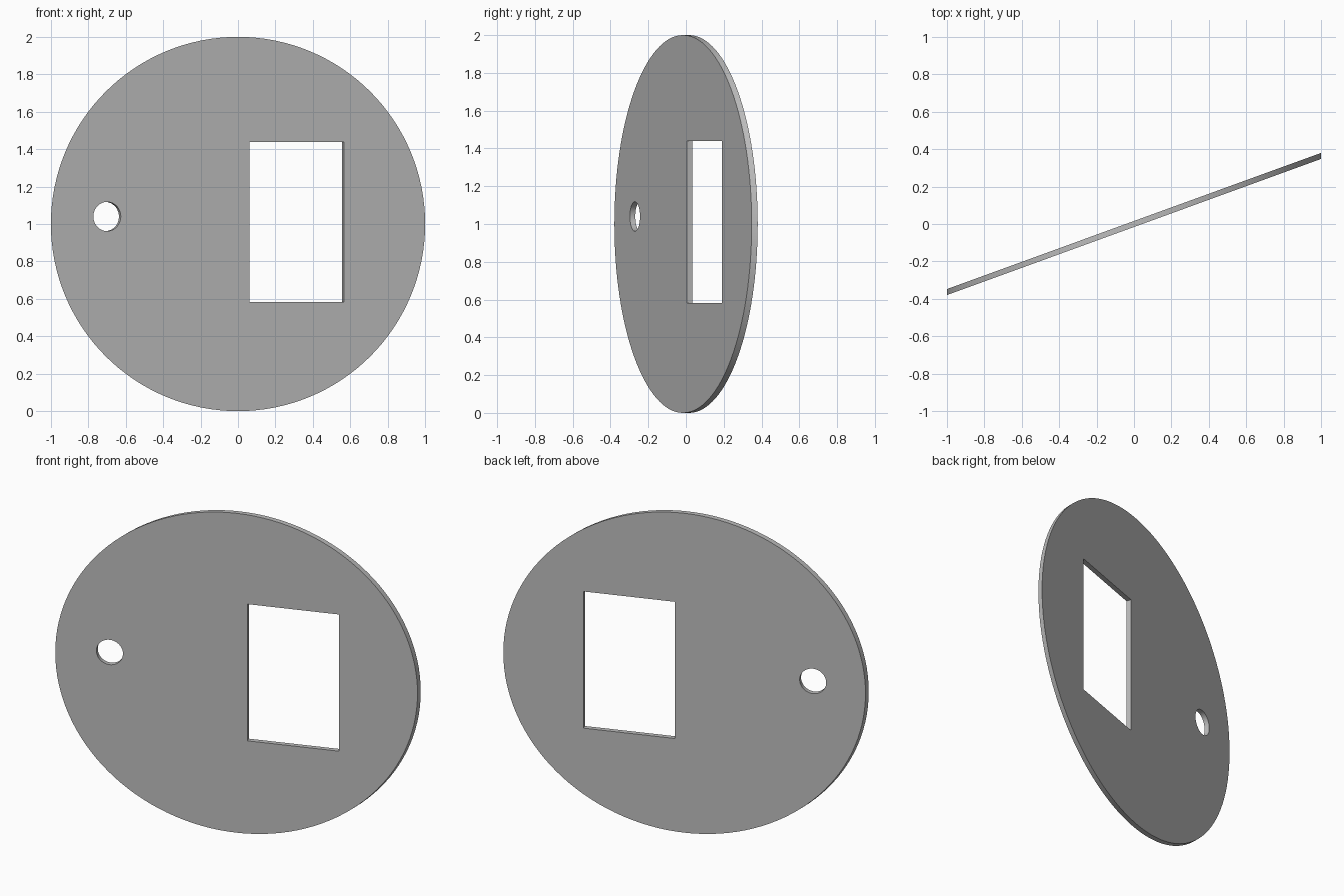
import bpy
import math

TILT = math.radians(20)      # turn of the plate about the vertical axis
THICK = 0.032                # plate thickness measured along y

if "Cube" in bpy.data.objects:
    bpy.data.objects.remove(bpy.data.objects["Cube"], do_unlink=True)

grey = bpy.data.materials.new("plain_grey")
grey.use_nodes = True
grey.diffuse_color = (0.5, 0.5, 0.5, 1)
grey.node_tree.nodes["Principled BSDF"].inputs["Base Color"].default_value = grey.diffuse_color


def cylinder(name, radius, depth, sides):
    """Cylinder with its axis along y, centred on the origin."""
    bpy.ops.mesh.primitive_cylinder_add(vertices=sides, radius=radius, depth=depth,
                                        rotation=(math.pi / 2, 0, 0))
    obj = bpy.context.object
    obj.name = name
    bpy.ops.object.transform_apply(location=False, rotation=True, scale=True)
    obj.data.materials.append(grey)
    return obj


def box(name, width, depth, height):
    bpy.ops.mesh.primitive_cube_add(size=1)
    obj = bpy.context.object
    obj.name = name
    obj.scale = (width, depth, height)
    bpy.ops.object.transform_apply(location=False, rotation=False, scale=True)
    obj.data.materials.append(grey)
    return obj


def place_on_plate(obj, u, z):
    """Stand a cutter square to the plate, u units along its width."""
    obj.location = (u * math.cos(TILT), u * math.sin(TILT), z)
    obj.rotation_euler.z = TILT
    obj.hide_render = True


# Round plate: round from the front, sheared along y
plate = cylinder("round_plate", 1, THICK, 128)
for v in plate.data.vertices:
    v.co.y += v.co.x * math.tan(TILT)
    v.co.z += 1

# Rectangular window and small round hole
window = box("window_cutter", 0.538, 0.3, 0.856)
place_on_plate(window, 0.329, 1.011)
hole = cylinder("hole_cutter", 0.078, 0.3, 64)
place_on_plate(hole, -0.75, 1.04)

bpy.ops.object.select_all(action="DESELECT")
plate.select_set(True)
bpy.context.view_layer.objects.active = plate
for cutter in (window, hole):
    cut = plate.modifiers.new(cutter.name, "BOOLEAN")
    cut.operation = "DIFFERENCE"
    cut.solver = "EXACT"
    cut.object = cutter
    bpy.ops.object.modifier_apply(modifier=cut.name)
    bpy.data.objects.remove(cutter, do_unlink=True)

bpy.ops.object.shade_smooth_by_angle(angle=math.radians(30))
